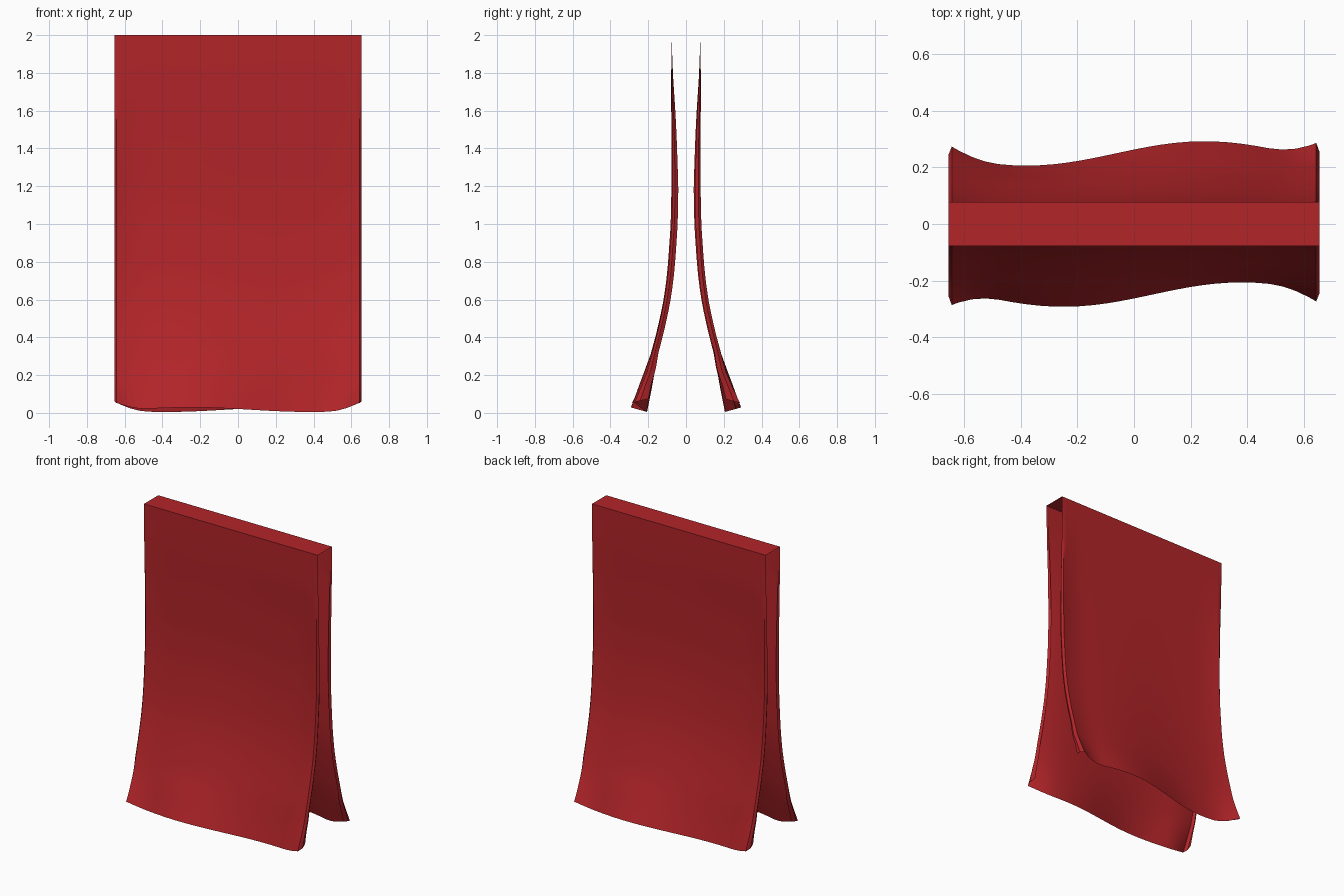
import bpy, bmesh, math

if "Cube" in bpy.data.objects:
    bpy.data.objects.remove(bpy.data.objects["Cube"])


def lerp(table, t):
    """Piecewise linear lookup, table ordered by rising t."""
    for (a, va), (b, vb) in zip(table, table[1:]):
        if t <= b:
            k = max(0.0, (t - a) / (b - a))
            return va + (vb - va) * k
    return table[-1][1]


# Drop profile, ripple strength, edge flare and side curl, all against height
BASE = [(0, .249), (.1, .222), (.2, .196), (.3, .17), (.4, .146), (.5, .124), (.6, .105),
        (.7, .09), (.8, .079), (1.0, .063), (1.2, .057), (1.5, .063), (1.8, .075), (2, .077)]
RIPPLE = [(0, .043), (.15, .032), (.3, .018), (.6, .01), (1, .005), (1.5, .002), (1.8, 0), (2, 0)]
FLARE = [(0, .045), (.2, .02), (.6, .014), (1.2, .018), (1.6, .01), (1.9, 0), (2, 0)]
CURL = [(0, .075), (.1, .055), (.3, .035), (1.2, .03), (1.6, .018), (1.9, .003), (2, 0)]


def front_point(u, t, lip):
    """Point on the front drop: u across, t = 0 at hem and 1 at the bar."""
    z = 2 * t
    edge = max(0.0, (abs(u) - .47) / .17) ** 2
    out = lerp(BASE, z) - lerp(RIPPLE, z) * math.sin(5 * (u - .065))
    out += lerp(FLARE, z) * edge * (1.15 if u < 0 else .75)
    out -= lip * lerp(CURL, z)
    # wavy hem, lifted at the corners
    hem = .017 - .012 * math.sin(5 * (u - .065)) + .04 * min(edge, 1) + .02 * lip
    z = hem * (1 - t) ** 8 + z
    return u, -out, min(z, 2)


# Columns across the sheet, with a lip turned inwards at both sides
main = [-.62 + 1.24 * i / 26 for i in range(27)]
cols = [(-.645, 1), (-.655, .5), (-.643, 0)] + [(u, 0) for u in main] \
    + [(.643, 0), (.655, .5), (.645, 1)]
rows = [(i / 32) ** 1.25 for i in range(33)]

bm = bmesh.new()
front = [[bm.verts.new(front_point(u, t, lip)) for u, lip in cols] for t in rows]

# Back drop is the front turned half a circle about z
back = []
for row in front:
    back.append([bm.verts.new((-v.co.x, -v.co.y, v.co.z)) for v in reversed(row)])

# Front, flat top over the bar, and back form one continuous sheet
sheet = front + back[::-1]
for a, b in zip(sheet, sheet[1:]):
    for i in range(len(a) - 1):
        bm.faces.new((a[i], a[i + 1], b[i + 1], b[i]))

mesh = bpy.data.meshes.new("draped_cloth")
bm.to_mesh(mesh)
bm.free()
cloth = bpy.data.objects.new("draped_cloth", mesh)
bpy.context.collection.objects.link(cloth)

# Red fabric
red = bpy.data.materials.new("red_fabric")
red.diffuse_color = (.45, .018, .022, 1)
red.use_nodes = True
red.node_tree.nodes["Principled BSDF"].inputs["Base Color"].default_value = red.diffuse_color
mesh.materials.append(red)

bpy.context.view_layer.objects.active = cloth
cloth.select_set(True)
bpy.ops.object.shade_smooth_by_angle(angle=math.radians(35))
